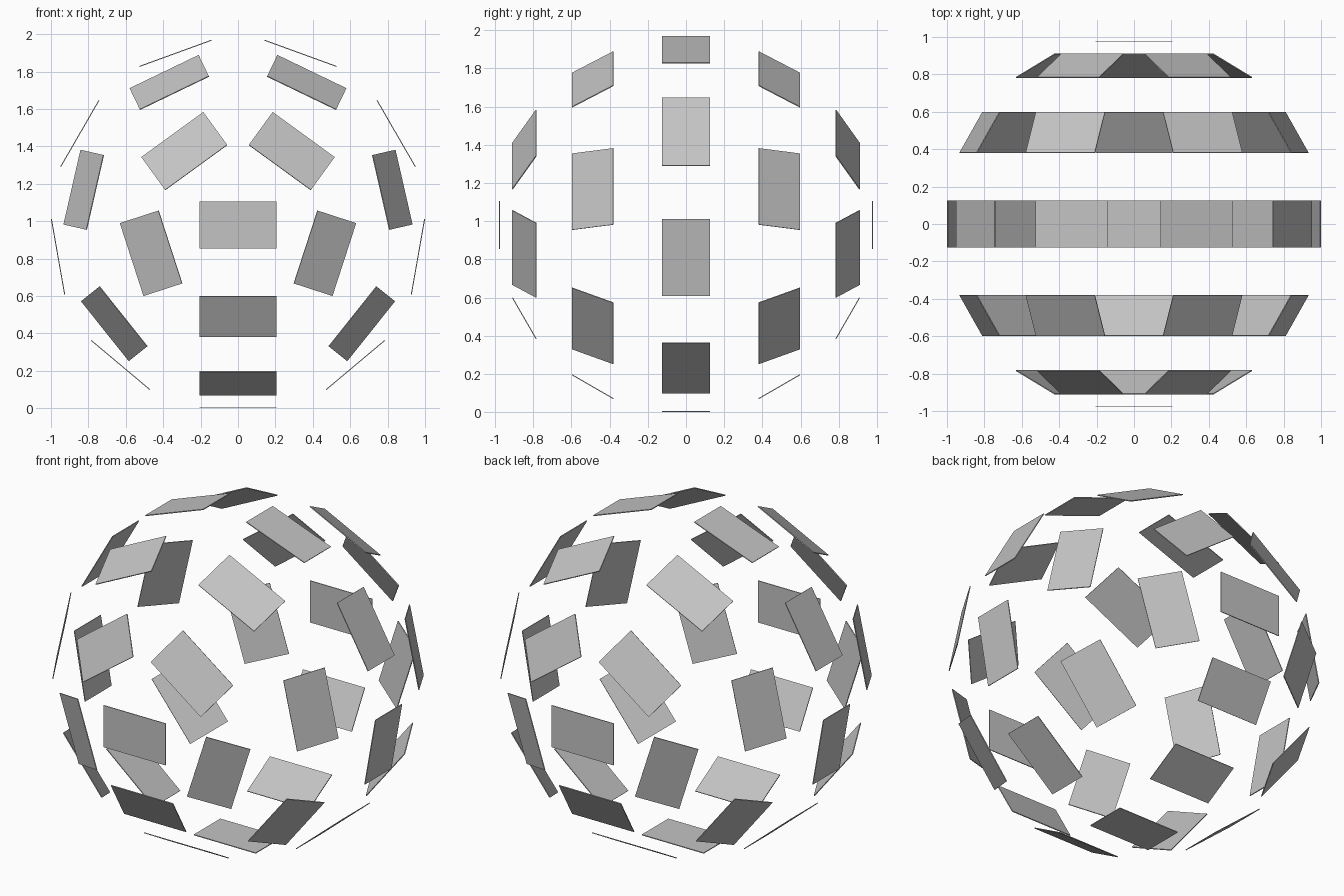
import bpy
from math import pi, radians, sin, cos
from mathutils import Matrix

if "Cube" in bpy.data.objects:
    bpy.data.objects.remove(bpy.data.objects["Cube"], do_unlink=True)

RADIUS = 0.977                       # sphere centre to plate centre
WIDTH, HEIGHT, THICK = 0.41, 0.25, 0.005
CENTRE_Z = RADIUS + THICK / 2

grey = bpy.data.materials.new("plain grey")
grey.use_nodes = True
colour = (0.55, 0.55, 0.55, 1)
grey.diffuse_color = colour
grey.node_tree.nodes["Principled BSDF"].inputs["Base Color"].default_value = colour


def plate(name, latitude, turn):
    """Thin panel facing outward; latitude tilts to the front, turn goes round y."""
    bpy.ops.mesh.primitive_cube_add(size=1)
    obj = bpy.context.object
    obj.name = name
    obj.data.transform(Matrix.Diagonal((WIDTH, HEIGHT, THICK, 1)))
    obj.matrix_world = (Matrix.Translation((0, 0, CENTRE_Z))
                        @ Matrix.Rotation(turn, 4, 'Y')
                        @ Matrix.Rotation(latitude, 4, 'X')
                        @ Matrix.Translation((0, 0, RADIUS)))
    obj.data.materials.append(grey)


# Rings of panels around the y axis, each starting at the bottom
rings = [("middle", 0, 9), ("front_inner", 30, 7), ("back_inner", -30, 7),
         ("front_outer", 60, 5), ("back_outer", -60, 5),
         ("front_pole", 90, 1), ("back_pole", -90, 1)]
for ring, latitude, count in rings:
    for i in range(count):
        plate(f"{ring}_panel_{i + 1}", radians(latitude), pi + 2 * pi * i / count)
